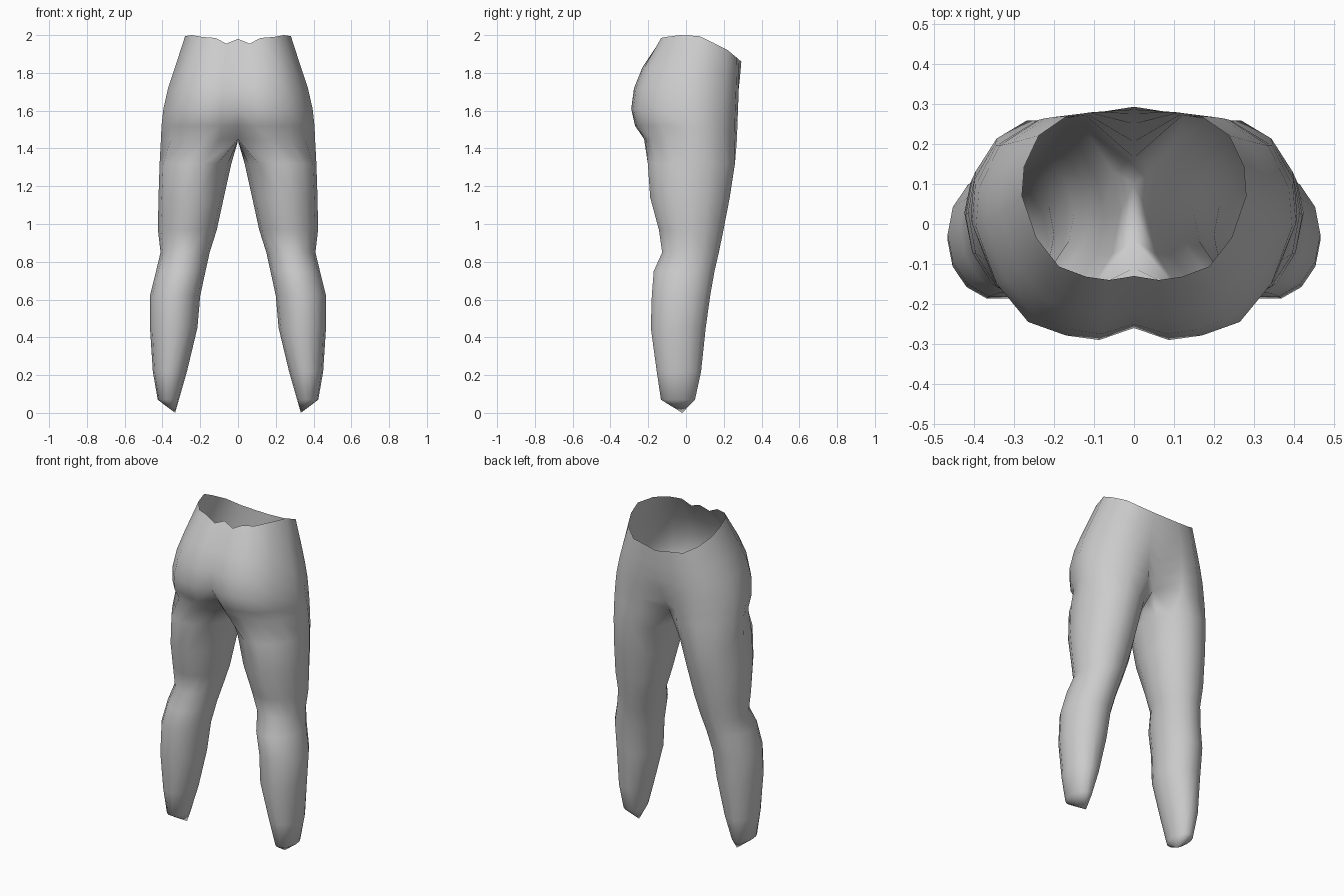
import bpy, bmesh, math

if "Cube" in bpy.data.objects:
    bpy.data.objects.remove(bpy.data.objects["Cube"])

fabric = bpy.data.materials.new("grey fabric")
fabric.diffuse_color = (0.6, 0.6, 0.6, 1)
fabric.use_nodes = True
fabric.node_tree.nodes["Principled BSDF"].inputs["Base Color"].default_value = fabric.diffuse_color

# Half-hip outline from front centre, round the side, to back centre (unit size)
OUT_X = [0, .22, .43, .67, .87, 1, .98, .85, .6, .3, 0]
OUT_Y = [0, -1, -.96, -.84, -.5, 0, .35, .72, .95, 1, 0]
WAIST_Z = [1.98, 1.955, 1.985, 1.99, 2.0, 1.995, 1.96, 1.92, 1.88, 1.87, 1.86]

# Hip rings: z, half width, front y, back y, front centre y, back centre y, back drop
HIPS = [
    (2.00, .28, -.14, .28, -.13, .293, 0),
    (1.83, .335, -.23, .28, -.215, .285, .06),
    (1.72, .37, -.275, .278, -.25, .275, .04),
    (1.61, .395, -.29, .275, -.26, .25, .01),
    (1.52, .405, -.27, .272, -.20, .205, 0),
    (1.45, .408, -.222, .27, -.11, .165, 0),
]
# Leg rings: z, inner x, outer x, front y, back y
LEG = [
    (1.32, .035, .415, -.208, .265),
    (1.14, .075, .421, -.195, .237),
    (0.97, .112, .424, -.148, .203),
    (0.85, .150, .410, -.130, .178),
    (0.75, .172, .434, -.175, .155),
    (0.62, .200, .466, -.185, .132),
    (0.45, .215, .466, -.190, .108),
    (0.22, .270, .451, -.158, .083),
    (0.07, .313, .425, -.135, .050),
]
SIDES = 14

bm = bmesh.new()
rings = []

# Hips, open at the waist
for k, (z, w, f, b, fc, bc, drop) in enumerate(HIPS):
    mid, half, ring = (f + b) / 2, (b - f) / 2, []
    for i in range(11):
        y = fc if i == 0 else bc if i == 10 else mid + half * OUT_Y[i]
        h = WAIST_Z[i] if k == 0 else z - drop * max(0, y) / .28
        ring.append(bm.verts.new((w * OUT_X[i], y, h)))
    rings.append(ring)

# Crotch seam closes the last hip ring into a leg opening
rings[-1] += [bm.verts.new((0, y, 1.44)) for y in (.10, .03, -.04)]

# Leg
for z, xi, xo, f, b in LEG:
    ring = []
    for i in range(SIDES):
        a = (i - 5) * math.tau / SIDES
        c, s = math.cos(a), math.sin(a)
        ring.append(bm.verts.new(((xi + xo) / 2 + (xo - xi) / 2 * c,
                                  (f + b) / 2 + (b - f) / 2 * s, z)))
    rings.append(ring)

# Skin between neighbouring rings
for k in range(len(rings) - 1):
    up, low = rings[k], rings[k + 1]
    closed = len(up) == SIDES
    for i in range(SIDES if closed else 10):
        j = (i + 1) % SIDES
        bm.faces.new((up[i], low[i], low[j], up[j]))

# Pointed ankle end
tip = bm.verts.new((.333, -.02, 0))
for i in range(SIDES):
    bm.faces.new((rings[-1][i], tip, rings[-1][(i + 1) % SIDES]))

mesh = bpy.data.meshes.new("trousers")
bm.to_mesh(mesh)
bm.free()
mesh.materials.append(fabric)
for p in mesh.polygons:
    p.use_smooth = True
trousers = bpy.data.objects.new("trousers", mesh)
bpy.context.collection.objects.link(trousers)

# Second leg
mirror = trousers.modifiers.new("mirror", 'MIRROR')
mirror.use_axis[0] = True
mirror.merge_threshold = 0.001
